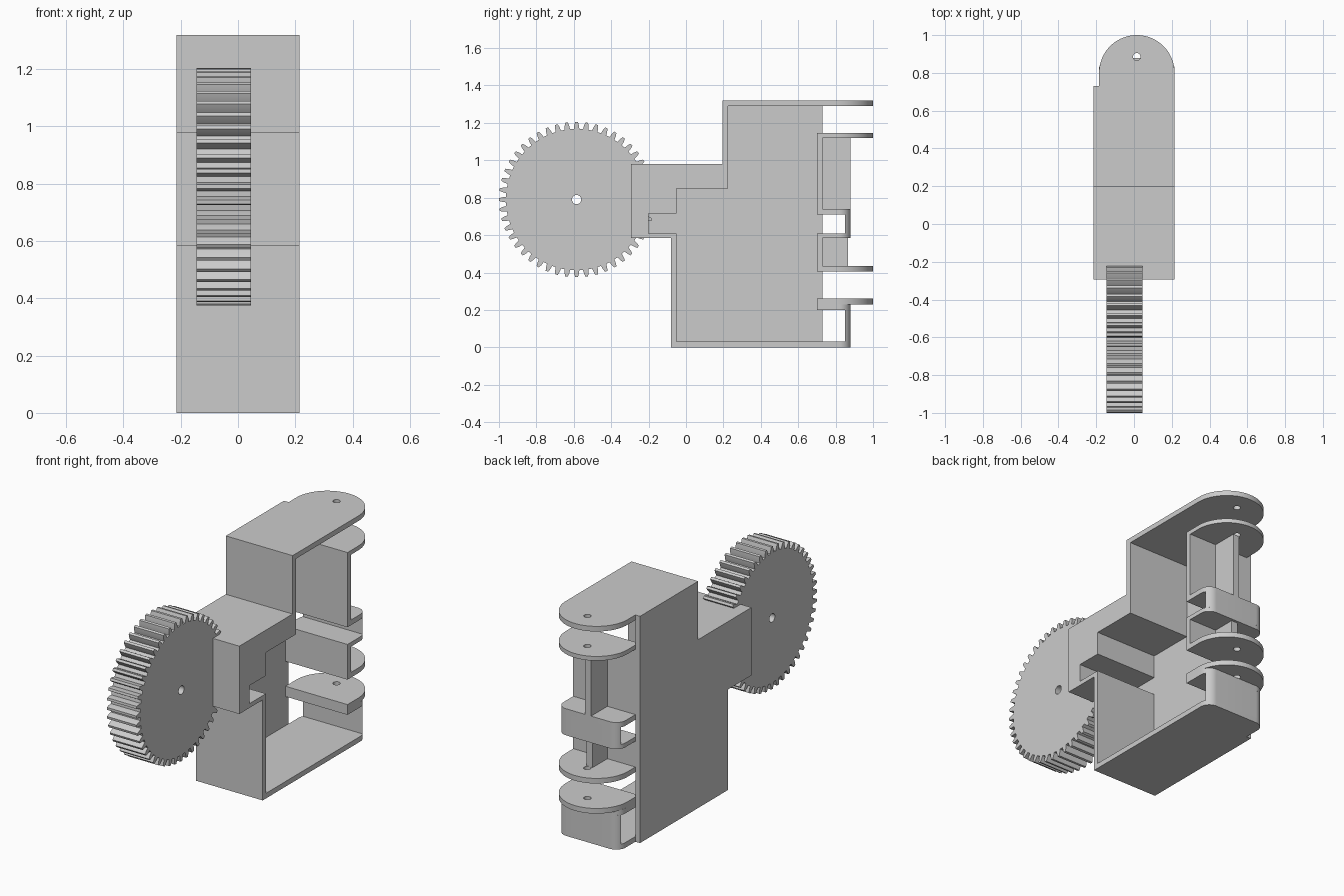
import bpy, bmesh
from math import sin, cos, pi, radians

if "Cube" in bpy.data.objects:
    bpy.data.objects.remove(bpy.data.objects["Cube"])

grey = bpy.data.materials.new("plain_grey")
grey.use_nodes = True
GREY = (0.6, 0.6, 0.6, 1)
grey.diffuse_color = GREY
grey.node_tree.nodes["Principled BSDF"].inputs["Base Color"].default_value = GREY

LEFT, RIGHT = 0.215, -0.215      # outer side limits
T = 0.03                         # sheet thickness
INNER = RIGHT + T                # inside of the side plate
MID = (LEFT + INNER) / 2         # hinge centre line
PIN_Y = 0.885


def prism(name, loops, axis, lo, hi):
    """Extrude a flat outline (first loop) with holes (other loops) along x or z."""
    bm = bmesh.new()
    edges = []
    for loop in loops:
        vs = [bm.verts.new((lo, a, b) if axis == "x" else (a, b, lo)) for a, b in loop]
        edges += [bm.edges.new((v, vs[i - 1])) for i, v in enumerate(vs)]
    bmesh.ops.triangle_fill(bm, edges=edges, use_beauty=True)
    ext = bmesh.ops.extrude_face_region(bm, geom=bm.faces[:], use_keep_orig=True)
    moved = [g for g in ext["geom"] if isinstance(g, bmesh.types.BMVert)]
    d = hi - lo
    bmesh.ops.translate(bm, verts=moved, vec=(d, 0, 0) if axis == "x" else (0, 0, d))
    bmesh.ops.recalc_face_normals(bm, faces=bm.faces[:])
    mesh = bpy.data.meshes.new(name)
    bm.to_mesh(mesh)
    bm.free()
    mesh.materials.append(grey)
    obj = bpy.data.objects.new(name, mesh)
    bpy.context.collection.objects.link(obj)
    bpy.ops.object.select_all(action="DESELECT")
    obj.select_set(True)
    bpy.context.view_layer.objects.active = obj
    bpy.ops.object.shade_smooth_by_angle(angle=radians(20))
    return obj


def arc(cx, cy, r, start, end, n):
    return [(cx + r * cos(radians(start + (end - start) * i / n)),
             cy + r * sin(radians(start + (end - start) * i / n))) for i in range(n + 1)]


def circle(cx, cy, r, n=24):
    return arc(cx, cy, r, 0, 360, n)[:-1]


def rect(a0, b0, a1, b1):
    return [(a0, b0), (a1, b0), (a1, b1), (a0, b1)]


def lug(name, y0, z0, z1):
    """Round-ended hinge ear with a pin hole."""
    outline = [(INNER, y0), (LEFT, y0)] + arc(MID, 0.8, 0.2, 0, 180, 40)
    prism(name, [outline, circle(MID, PIN_Y, 0.02)], "z", z0, z1)


def rounded_plate(name, y0, z0, z1, r=0.06, y1=0.88):
    """Plate with rounded rear corners; a y0 inside the corners leaves only their tips."""
    a = max(0, (y0 - (y1 - r)) / r)
    start = 30 if a > 0 else 0
    pts = arc(LEFT - r, y1 - r, r, start, 90, 10) + arc(INNER + r, y1 - r, r, 90, 180 - start, 10)
    if a == 0:
        pts = [(INNER, y0), (LEFT, y0)] + pts
    prism(name, [pts], "z", z0, z1)


# Side plate and the walls around it
side = [(-0.08, 0), (0.73, 0), (0.73, 1.32), (0.195, 1.32), (0.195, 0.98),
        (-0.295, 0.98), (-0.295, 0.585), (-0.08, 0.585)]
prism("side_plate", [side], "x", RIGHT, INNER)
walls = [(-0.08, 0), (0.7, 0), (0.7, T), (-0.05, T), (-0.05, 0.61), (-0.2, 0.61),
         (-0.2, 0.715), (-0.05, 0.715), (-0.05, 0.85), (0.225, 0.85), (0.225, 1.29),
         (0.25, 1.29), (0.25, 1.32)] + side[3:]
prism("housing_walls", [walls], "x", INNER, LEFT)

# Hinge ears
lug("top_ear", 0.25, 1.29, 1.32)
lug("upper_ear", 0.7, 1.12, 1.145)
lug("middle_ear", 0.7, 0.405, 0.435)
lug("lower_ear", 0.7, 0.23, 0.26)

# Upright strips joining the ears, with a thin web behind each
for name, z0, z1 in (("upper_strip", 0.74, 1.12), ("middle_strip", 0.435, 0.585)):
    prism(name, [rect(INNER, 0.7, LEFT, 0.73)], "z", z0, z1)
    prism(name + "_web", [rect(MID - 0.02, 0.73, MID + 0.02, 0.88 if z0 > 0.5 else 0.865)],
          "z", z0, z1)

# Rounded loops: plates above and below a rear wall
rounded_plate("upper_loop_top", 0.7, 0.71, 0.74)
rounded_plate("upper_loop_bottom", 0.7, 0.585, 0.61)
rounded_plate("upper_loop_wall", 0.85, 0.61, 0.71)
rounded_plate("lower_loop_top", 0.7, 0.2, 0.23)
rounded_plate("lower_loop_bottom", 0.7, 0, T)
rounded_plate("lower_loop_wall", 0.85, T, 0.2)

# Gear wheel with tapered teeth
TEETH, ROOT, TIP, GY, GZ = 48, 0.378, 0.415, -0.585, 0.79
gear = []
for i in range(TEETH):
    for frac, r in ((-0.3, ROOT), (-0.24, 0.397), (-0.13, TIP),
                    (0.13, TIP), (0.24, 0.397), (0.3, ROOT)):
        ang = 2 * pi * (i + frac) / TEETH
        gear.append((GY + r * cos(ang), GZ + r * sin(ang)))
prism("gear_wheel", [gear, circle(GY, GZ, 0.025)], "x", -0.145, 0.045)
